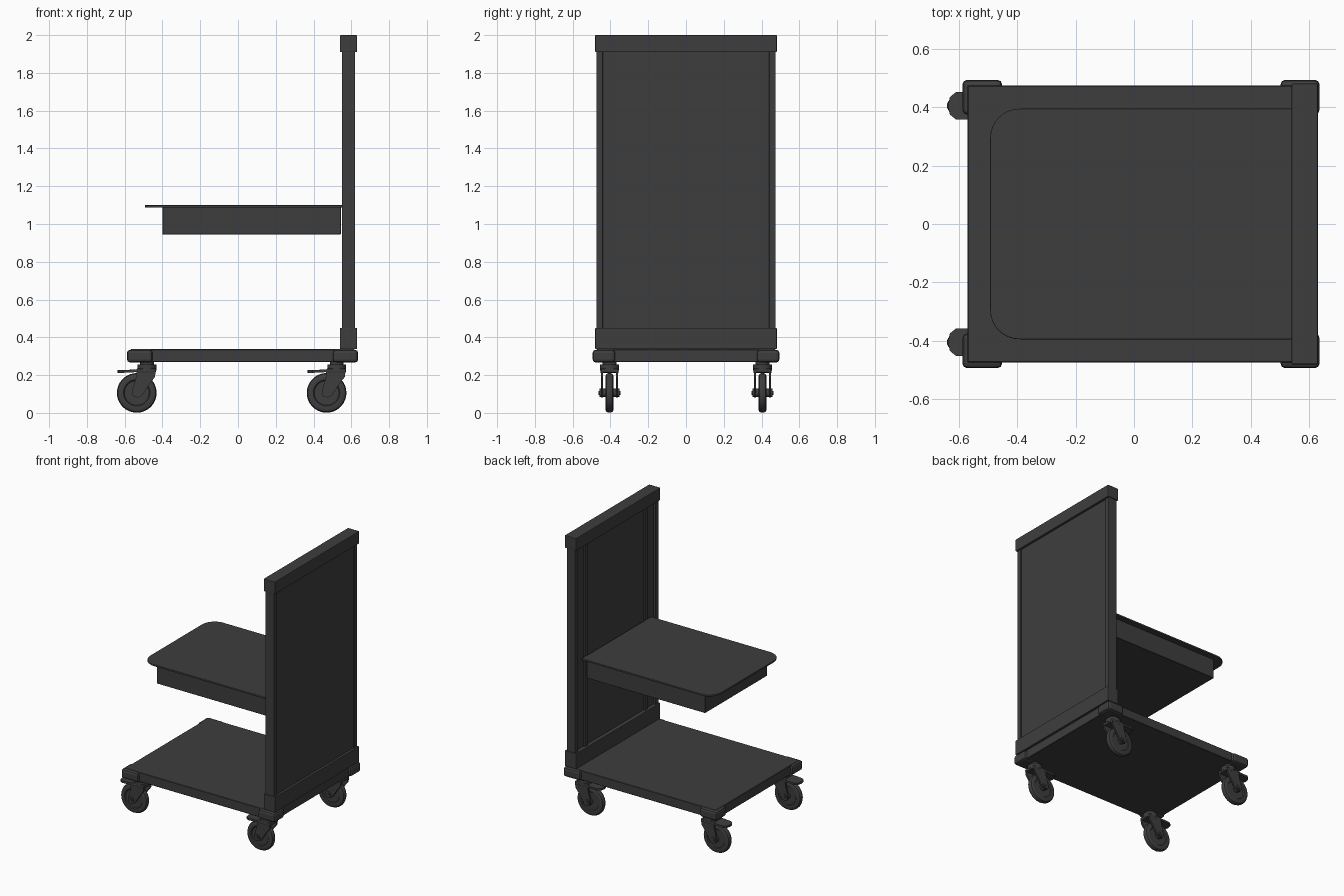
import bpy, bmesh, math

if "Cube" in bpy.data.objects:
    bpy.data.objects.remove(bpy.data.objects["Cube"], do_unlink=True)

grey = bpy.data.materials.new("charcoal_grey")
grey.use_nodes = True
COLOUR = (0.048, 0.048, 0.048, 1)
grey.diffuse_color = COLOUR
grey.node_tree.nodes["Principled BSDF"].inputs["Base Color"].default_value = COLOUR


def finish(name, bm, bevel=0, segments=2, smooth=False):
    bmesh.ops.recalc_face_normals(bm, faces=bm.faces)
    mesh = bpy.data.meshes.new(name)
    bm.to_mesh(mesh)
    bm.free()
    mesh.materials.append(grey)
    ob = bpy.data.objects.new(name, mesh)
    bpy.context.collection.objects.link(ob)
    if bevel:
        mod = ob.modifiers.new("soft_edges", "BEVEL")
        mod.width, mod.segments = bevel, segments
    if smooth:
        bpy.ops.object.select_all(action='DESELECT')
        ob.select_set(True)
        bpy.context.view_layer.objects.active = ob
        bpy.ops.object.shade_smooth_by_angle(angle=math.radians(35))
    return ob


def box(name, x, y, z, bevel=0, segments=2):
    bm = bmesh.new()
    bmesh.ops.create_cube(bm, size=1)
    for v in bm.verts:
        for i, (lo, hi) in enumerate((x, y, z)):
            v.co[i] = lo if v.co[i] < 0 else hi
    return finish(name, bm, bevel, segments)


def prism(name, points, axis, lo, hi, bevel=0):
    """Extrude an outline along y (xz points) or z (xy points)."""
    bm = bmesh.new()
    place = (lambda p, d: (p[0], d, p[1])) if axis == "y" else (lambda p, d: (p[0], p[1], d))
    face = bm.faces.new([bm.verts.new(place(p, lo)) for p in points])
    new = bmesh.ops.extrude_face_region(bm, geom=[face])["geom"]
    for v in new:
        if isinstance(v, bmesh.types.BMVert):
            v.co["xyz".index(axis)] = hi
    return finish(name, bm, bevel)


def lathe(name, profile, centre, axis, steps=36):
    """Spin (radius, offset) points around an axis through the centre."""
    bm = bmesh.new()
    rings = []
    for r, d in profile:
        ring = []
        for i in range(steps):
            a = math.tau * i / steps
            u, w = r * math.cos(a), r * math.sin(a)
            co = (u, d, w) if axis == "y" else (u, w, d)
            ring.append(bm.verts.new([c + o for c, o in zip(centre, co)]))
        rings.append(ring)
    for a, b in zip(rings, rings[1:]):
        for i in range(steps):
            j = (i + 1) % steps
            bm.faces.new((a[i], a[j], b[j], b[i]))
    bm.faces.new(rings[0])
    bm.faces.new(rings[-1])
    return finish(name, bm, smooth=True)


def caster(label, sx, sy):
    wx = sx - 0.054
    # tyre with rounded tread and recessed hub
    half = [(0.03, 0.014), (0.065, 0.014), (0.07, 0.02), (0.088, 0.022), (0.1, 0.016), (0.105, 0.006)]
    profile = [(r, -d) for r, d in half] + [(r, d) for r, d in reversed(half)]
    lathe(label + "_wheel", profile, (wx, sy, 0.106), "y")
    lathe(label + "_axle", [(0.022, -0.052), (0.022, 0.052)], (wx, sy, 0.106), "y", 20)
    lathe(label + "_axle_bolt", [(0.011, -0.057), (0.011, 0.057)], (wx, sy, 0.106), "y", 12)
    # swivel bearing under the deck
    lathe(label + "_swivel", [(0.05, 0.225), (0.05, 0.255), (0.036, 0.257), (0.036, 0.272)],
          (sx, sy, 0), "z", 24)
    # fork crown and two tapered legs
    box(label + "_fork_crown", (sx - 0.055, sx + 0.048), (sy - 0.048, sy + 0.048), (0.213, 0.235), 0.006)
    leg = [(-0.055, 0.232), (0.048, 0.232), (0.042, 0.19), (0.015, 0.155), (-0.025, 0.092),
           (-0.045, 0.082), (-0.068, 0.084), (-0.08, 0.1), (-0.076, 0.125), (-0.058, 0.19)]
    for side, s in (("right", -1), ("left", 1)):
        a, b = sorted((sy + s * 0.034, sy + s * 0.046))
        prism(f"{label}_fork_{side}", [(sx + x, z) for x, z in leg], "y", a, b)
    # brake pedal with a rounded toe, tilted a little
    toe = [(0, -0.047), (-0.075, -0.047), (-0.096, -0.03), (-0.103, 0),
           (-0.096, 0.03), (-0.075, 0.047), (0, 0.047)]
    pedal = prism(label + "_brake_pedal", [(sx - 0.053 + x, sy + y) for x, y in toe], "z", 0.216, 0.23)
    for v in pedal.data.vertices:
        if v.co.x < sx - 0.12:
            v.co.z -= 0.004


# deck with corner bumpers and casters
box("deck", (-0.57, 0.617), (-0.475, 0.475), (0.27, 0.337), 0.003, 1)
for end, x, sx in (("outer", (-0.588, -0.452), -0.482), ("upright", (0.502, 0.636), 0.523)):
    for side, s in (("right", -1), ("left", 1)):
        y = sorted((s * 0.375, s * 0.494))
        box(f"{end}_{side}_bumper", x, y, (0.267, 0.334), 0.016, 2)
        caster(f"{end}_{side}_caster", sx, s * 0.405)

# upright: rails, posts, panel and shelf tracks
box("top_rail", (0.54, 0.63), (-0.481, 0.481), (1.91, 2.0), 0.004)
box("bottom_rail", (0.54, 0.63), (-0.481, 0.481), (0.338, 0.45), 0.004)
box("upright_panel", (0.568, 0.613), (-0.45, 0.45), (0.44, 1.92))
for side, s in (("right", -1), ("left", 1)):
    box(f"{side}_post", (0.55, 0.619), sorted((s * 0.44, s * 0.475)), (0.44, 1.92), 0.003)
    box(f"{side}_shelf_track", (0.555, 0.57), sorted((s * 0.325, s * 0.355)), (0.44, 1.92))

# shelf: thin top with two rounded corners over a closed tray
R, XL, YW = 0.1, -0.493, 0.395
outline = [(0.555, -YW), (0.555, YW)]
for start, cy in ((90, YW - R), (180, R - YW)):
    for i in range(9):
        a = math.radians(start + 90 * i / 8)
        outline.append((XL + R + R * math.cos(a), cy + R * math.sin(a)))
prism("shelf_top", outline, "z", 1.087, 1.1, 0.003)
box("shelf_tray", (-0.40, 0.545), (-0.353, 0.353), (0.945, 1.09), 0.002, 1)
